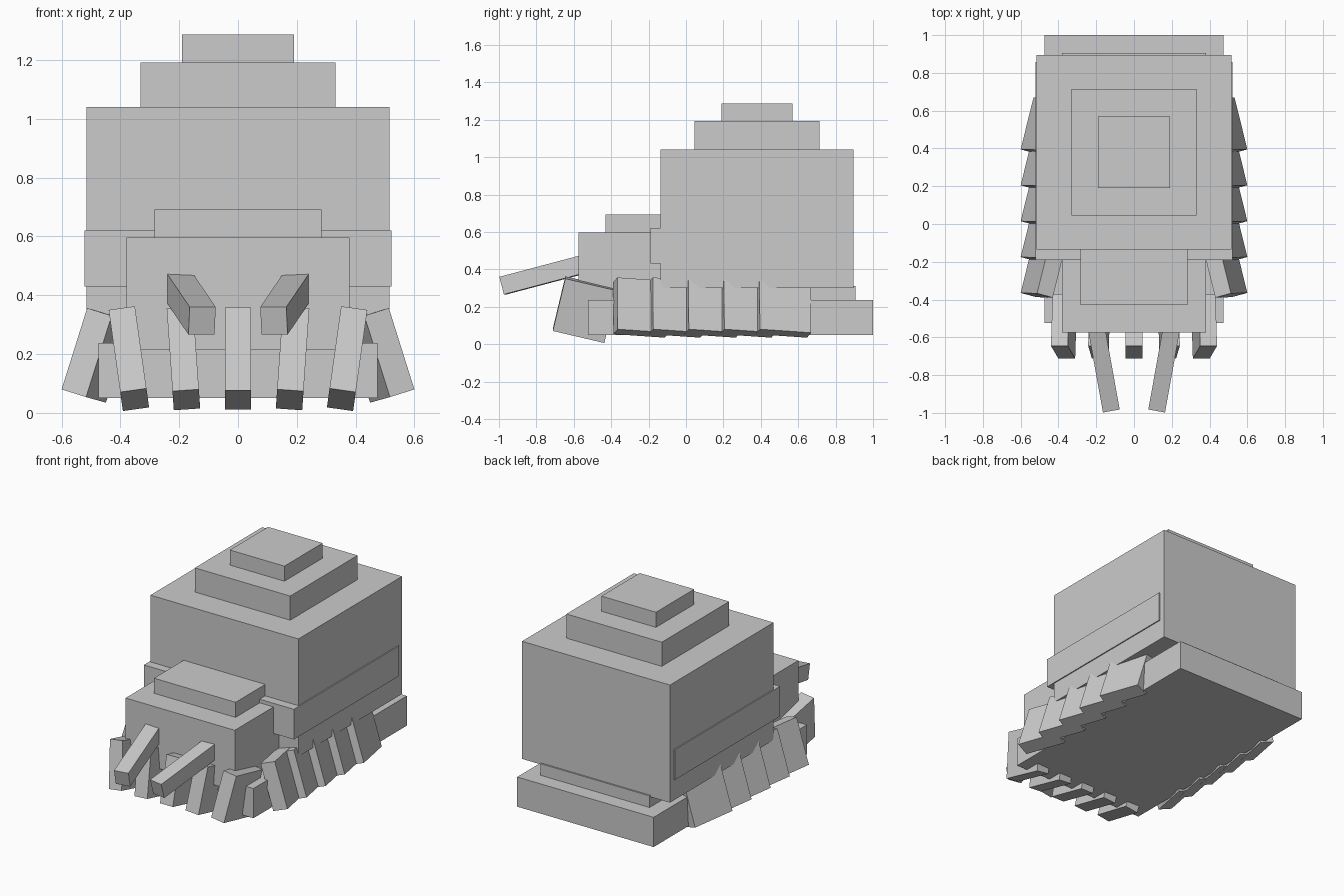
import bpy
from math import radians
from mathutils import Matrix, Vector, Euler

cube = bpy.data.objects.get("Cube")
if cube:
    bpy.data.objects.remove(cube, do_unlink=True)

grey = bpy.data.materials.new("plain_grey")
grey.use_nodes = True
GREY = (0.6, 0.6, 0.6, 1)
grey.diffuse_color = GREY
grey.node_tree.nodes["Principled BSDF"].inputs["Base Color"].default_value = GREY


def box(name, size, matrix):
    """A flat-shaded box with its size baked into the mesh."""
    bpy.ops.mesh.primitive_cube_add(size=1)
    ob = bpy.context.object
    ob.name = name
    ob.data.transform(Matrix.Diagonal((*size, 1)))
    ob.matrix_world = matrix
    ob.data.materials.append(grey)
    return ob


def block(name, half_width, y0, y1, z0, z1):
    """An upright box, centred on x."""
    centre = Vector((0, (y0 + y1) / 2, (z0 + z1) / 2))
    return box(name, (half_width * 2, y1 - y0, z1 - z0), Matrix.Translation(centre))


def tilted(name, size, angles, anchor, corner, side=1):
    """A turned box with one corner (given as -1, 0 or 1 per axis) at the anchor."""
    rx, ry, rz = (radians(a) for a in angles)
    turn = Euler((rx, ry * side, rz * side)).to_matrix()
    local = Vector((c * s / 2 for c, s in zip(corner, size)))
    local.x *= side
    spot = Vector((anchor[0] * side, anchor[1], anchor[2]))
    return box(name, size, Matrix.Translation(spot - turn @ local) @ turn.to_4x4())


# Stacked body, shell and head
block("base", 0.475, -0.525, 1.0, 0.05, 0.237)
block("under_body", 0.38, -0.5, 0.905, 0.215, 0.31)
block("shell", 0.515, -0.135, 0.895, 0.30, 1.04)
block("shell_band", 0.522, -0.19, 0.857, 0.43, 0.62)
block("shell_step", 0.332, 0.045, 0.715, 1.04, 1.192)
block("shell_cap", 0.19, 0.19, 0.57, 1.192, 1.287)
block("head", 0.38, -0.575, -0.1, 0.215, 0.597)
block("head_plate", 0.284, -0.43, -0.1, 0.597, 0.692)

# Fan of front legs
LEG = (0.09, 0.283, 0.29)
for i in range(-2, 3):
    tilted(f"front_leg_{i + 3}", LEG, (-13.3, 4 * i, 0),
           (0.178 * i, -0.712, 0.077), (0, -1, -1))

for side, label in ((1, "left"), (-1, "right")):
    # Side legs, splayed outward and overlapping like shingles
    for i in range(5):
        tilted(f"{label}_side_leg_{i + 1}", LEG, (-4, -17, 15),
               (0.6, -0.365 + 0.19 * i, 0.08), (1, -1, -1), side)
    # Eye stalk, rising back into the head
    tilted(f"{label}_eye_stalk", (0.09, 0.55, 0.097), (14.6, 0, -10.2),
           (0.12, -0.99, 0.36), (0, -1, 1), side)
